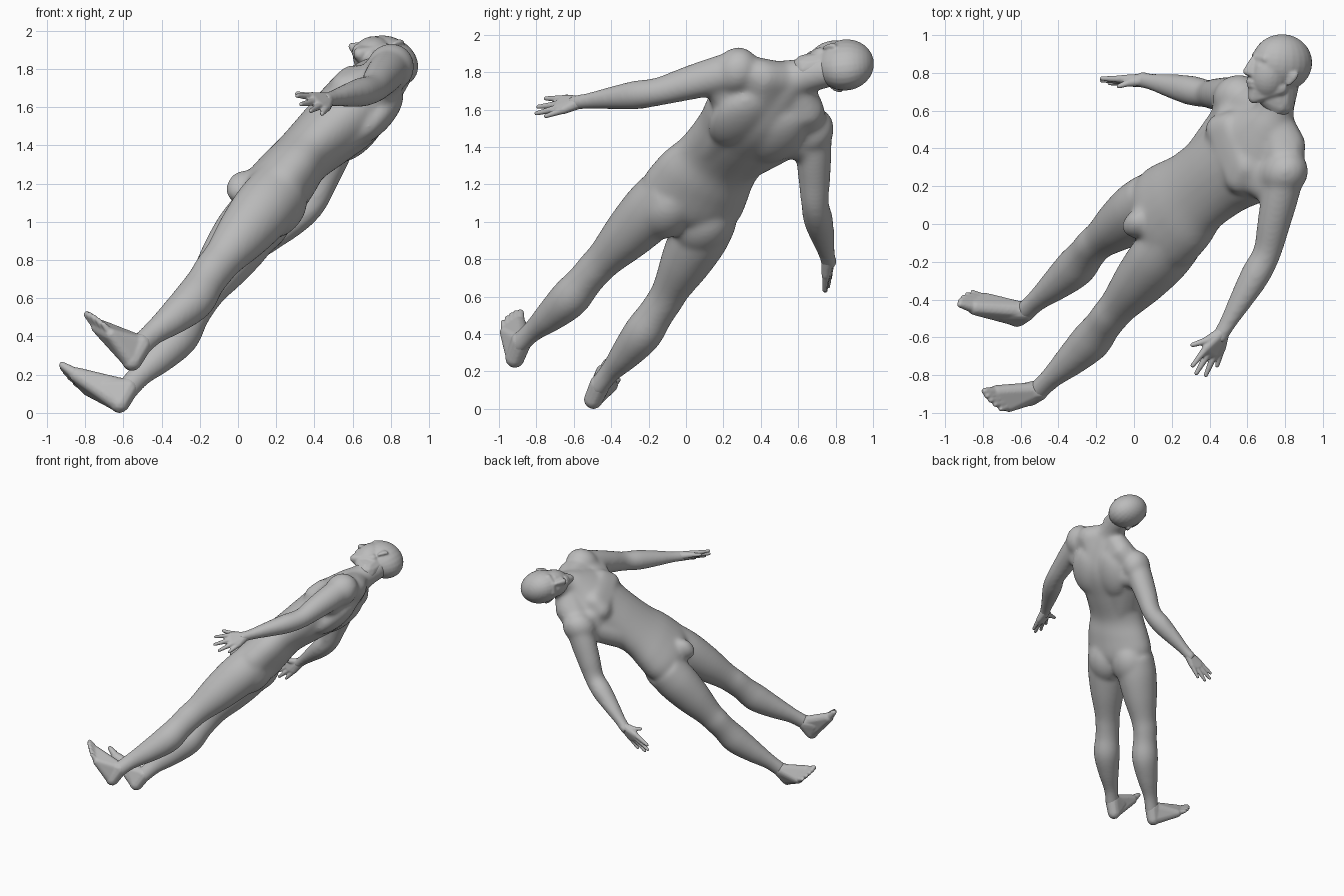
import bpy, bmesh
from math import cos, sin, tau
from mathutils import Vector as V, Matrix

cube = bpy.data.objects.get("Cube")
if cube:
    bpy.data.objects.remove(cube)

skin = bpy.data.materials.new("plain grey")
skin.use_nodes = True
GREY = (0.5, 0.5, 0.5, 1)
skin.diffuse_color = GREY
skin.node_tree.nodes["Principled BSDF"].inputs["Base Color"].default_value = GREY

# Body frame: front, left and up directions of the leaning torso
FRONT = V((-0.73, 0, 0.68)).normalized()
UP = V((0.58, 0.5, 0.63)).normalized()
LEFT = UP.cross(FRONT).normalized()


def spline(rows, n=6):
    """Catmull-Rom through rows of numbers."""
    out = []
    for i in range(len(rows) - 1):
        a, b, c, d = (rows[max(0, min(len(rows) - 1, i + k))] for k in (-1, 0, 1, 2))
        for s in range(n):
            t = s / n
            out.append([0.5 * (2 * q + (r - p) * t + (2 * p - 5 * q + 4 * r - w) * t * t
                               + (3 * q - p - 3 * r + w) * t ** 3)
                        for p, q, r, w in zip(a, b, c, d)])
    return out + [list(rows[-1])]


def tube(bm, rows, front=FRONT, sides=24):
    """Loft of ellipses: rows of x, y, z, half width, half depth."""
    rows = spline(rows)
    pts = [V(r[:3]) for r in rows]
    rings = []
    for i, r in enumerate(rows):
        t = (pts[min(i + 1, len(pts) - 1)] - pts[max(i - 1, 0)]).normalized()
        f = (front - t * front.dot(t)).normalized()
        side = t.cross(f)
        rings.append([bm.verts.new(pts[i] + side * r[3] * cos(tau * k / sides)
                                   + f * r[4] * sin(tau * k / sides)) for k in range(sides)])
    for a, b in zip(rings, rings[1:]):
        for k in range(sides):
            j = (k + 1) % sides
            bm.faces.new((a[k], a[j], b[j], b[k]))
    bm.faces.new(rings[0][::-1])
    bm.faces.new(rings[-1])


def limb(bm, joints, sections, front=FRONT):
    """Tube along joints; sections of joint position, width, depth, forward shift."""
    rows = []
    for u, a, b, shift in sections:
        i = min(int(u), len(joints) - 2)
        rows.append([*(joints[i].lerp(joints[i + 1], u - i) + front * shift), a, b])
    tube(bm, rows, front)


def ball(bm, c, size, axes=(LEFT, FRONT, UP)):
    m = Matrix([a * s for a, s in zip(axes, size)]).transposed().to_4x4()
    bmesh.ops.create_uvsphere(bm, u_segments=24, v_segments=16, radius=1,
                              matrix=Matrix.Translation(c) @ m)


def hull(bm, balls):
    """Convex skin around balls given as (centre, radius)."""
    tmp = bmesh.new()
    for c, r in balls:
        bmesh.ops.create_icosphere(tmp, subdivisions=2, radius=r, matrix=Matrix.Translation(c))
    res = bmesh.ops.convex_hull(tmp, input=tmp.verts[:])
    bmesh.ops.delete(tmp, geom=list({v for v in res["geom_interior"]
                                     if isinstance(v, bmesh.types.BMVert)}), context="VERTS")
    mesh = bpy.data.meshes.new("hull_helper")
    tmp.to_mesh(mesh)
    tmp.free()
    bm.from_mesh(mesh)
    bpy.data.meshes.remove(mesh)


def finish(name, bm, voxel, rounds):
    bmesh.ops.recalc_face_normals(bm, faces=bm.faces[:])
    mesh = bpy.data.meshes.new(name)
    bm.to_mesh(mesh)
    bm.free()
    mesh.materials.append(skin)
    ob = bpy.data.objects.new(name, mesh)
    bpy.context.collection.objects.link(ob)
    rm = ob.modifiers.new("Fuse", "REMESH")
    rm.mode, rm.voxel_size, rm.use_smooth_shade = "VOXEL", voxel, True
    sm = ob.modifiers.new("Soften", "SMOOTH")
    sm.factor, sm.iterations = 0.5, rounds


# Joints per side
legs = {"left": [V((0.22, -0.08, 1.17)), V((-0.125, -0.485, 0.75)), V((-0.505, -0.88, 0.36))],
        "right": [V((0.11, 0.135, 1.04)), V((-0.21, -0.11, 0.585)), V((-0.575, -0.46, 0.13))]}
arms = {"left": [V((0.80, 0.26, 1.81)), V((0.70, -0.17, 1.69)), V((0.47, -0.57, 1.64))],
        "right": [V((0.54, 0.68, 1.48)), V((0.38, 0.69, 1.08)), V((0.06, 0.76, 0.80))]}

# Torso and neck
body = bmesh.new()
tube(body, [(0.10, -0.04, 1.03, 0.15, 0.12), (0.155, 0.015, 1.105, 0.28, 0.175),
            (0.245, 0.09, 1.225, 0.275, 0.17), (0.335, 0.175, 1.335, 0.24, 0.155),
            (0.47, 0.28, 1.46, 0.245, 0.175), (0.59, 0.37, 1.57, 0.275, 0.19),
            (0.66, 0.45, 1.66, 0.24, 0.17), (0.72, 0.54, 1.74, 0.14, 0.13),
            (0.75, 0.62, 1.775, 0.1, 0.1), (0.79, 0.78, 1.82, 0.092, 0.098)])
hips, chest, neck = V((0.15, 0.02, 1.10)), V((0.59, 0.37, 1.57)), V((0.74, 0.58, 1.76))
ball(body, hips + FRONT * 0.15 - UP * 0.03, (0.07, 0.08, 0.10))
# Chest muscles as one plate up to the collarbones
hull(body, [(chest + LEFT * x + FRONT * 0.105 + UP * z, 0.088)
            for x, z in ((0.15, 0), (-0.15, 0), (0.12, 0.08), (-0.12, 0.08))])

LEG = [(0, 0.15, 0.16, 0), (0.25, 0.157, 0.165, 0), (0.55, 0.137, 0.145, 0),
       (0.85, 0.103, 0.11, 0), (1, 0.096, 0.106, 0), (1.15, 0.096, 0.102, -0.015),
       (1.35, 0.106, 0.11, -0.035), (1.6, 0.085, 0.09, -0.025), (1.85, 0.057, 0.064, -0.005),
       (2.06, 0.055, 0.062, 0)]
ARM = [(0, 0.1, 0.105, 0), (0.3, 0.096, 0.102, 0), (0.6, 0.087, 0.092, 0), (0.95, 0.075, 0.077, 0),
       (1.25, 0.08, 0.077, 0), (1.6, 0.064, 0.059, 0), (1.9, 0.047, 0.043, 0), (2.12, 0.045, 0.041, 0)]

for name, sign in (("left", 1), ("right", -1)):
    out = LEFT * sign
    shoulder = arms[name][0]
    limb(body, legs[name], LEG)
    limb(body, arms[name], ARM, V((-0.5, 0, 0.8)) if sign > 0 else V((-0.7, 0, 0.7)))
    # Buttock, deltoid and shoulder blade
    ball(body, hips + out * 0.115 - FRONT * 0.075 - UP * 0.05, (0.145, 0.125, 0.18))
    ball(body, shoulder - out * 0.01, (0.115, 0.125, 0.135))
    ball(body, chest + out * 0.12 - FRONT * 0.115 + UP * 0.02, (0.14, 0.08, 0.2))
    # Trapezius, then collar joining shoulder to chest
    hull(body, [(neck, 0.085), (shoulder - out * 0.03, 0.1),
                (neck.lerp(shoulder, 0.55) + UP * 0.02 - FRONT * 0.04, 0.1),
                (chest + UP * 0.03 - FRONT * 0.08, 0.11)])
    hull(body, [(shoulder - out * 0.02, 0.1), (shoulder.lerp(arms[name][1], 0.25), 0.085),
                (chest + out * 0.1 + FRONT * 0.08, 0.09), (chest + out * 0.1 - FRONT * 0.08, 0.1)])
    # Side muscle from armpit to waist
    waist = V((0.36, 0.2, 1.36)) + out * 0.125
    hull(body, [(shoulder - out * 0.06 - UP * 0.06, 0.1), (waist, 0.095),
                (waist - FRONT * 0.05 - out * 0.03, 0.09), (chest, 0.14),
                (chest + out * 0.12 - FRONT * 0.09, 0.1)])
finish("body", body, 0.012, 28)

# Head with jaw, nose, brow, lips and ears
HF = V((-0.9, 0.06, 0.42)).normalized()
HL = V((0.1, 0.98, 0.1)).cross(HF).normalized()
HU = HF.cross(HL)
centre = V((0.782, 0.845, 1.838))


def at(side, front, up):
    return centre + HL * side + HF * front + HU * up


axes = (HL, HF, HU)
head = bmesh.new()
ball(head, at(0, 0, 0.008), (0.13, 0.167, 0.152), axes)
ball(head, at(0, 0.07, -0.055), (0.108, 0.112, 0.14), axes)
hull(head, [(at(0, 0.138, -0.185), 0.034), (at(0.068, 0.02, -0.12), 0.038),
            (at(-0.068, 0.02, -0.12), 0.038), (at(0, 0.105, -0.06), 0.075)])
# Throat under the jaw
hull(head, [(at(0, 0.09, -0.165), 0.045), (at(0, -0.01, -0.2), 0.085), (at(0, 0, -0.06), 0.09)])
hull(head, [(at(0, 0.172, 0.015), 0.015), (at(0, 0.2, -0.05), 0.02),
            (at(0.02, 0.172, -0.06), 0.017), (at(-0.02, 0.172, -0.06), 0.017)])
for up, front in ((-0.102, 0.168), (-0.124, 0.163)):
    ball(head, at(0, front, up), (0.038, 0.023, 0.014), axes)
hull(head, [(at(s * 0.06, 0.125, 0.03), 0.026) for s in (1, -1)] + [(at(0, 0.15, 0.03), 0.024)])
for s in (1, -1):
    ball(head, at(s * 0.045, 0.145, -0.015), (0.022, 0.022, 0.014), axes)
    hull(head, [(at(s * 0.13, -0.03, -0.035), 0.014), (at(s * 0.12, 0, -0.035), 0.012),
                (at(s * 0.114, 0, -0.088), 0.012), (at(s * 0.13, -0.02, -0.06), 0.012)])
finish("head", head, 0.007, 9)

# Hands: wrist, four finger tips from index to little, thumb tip
tips = {"left": [(0.31, -0.75, 1.66), (0.33, -0.79, 1.615), (0.38, -0.80, 1.58), (0.44, -0.75, 1.565)],
        "right": [(-0.17, 0.77, 0.70), (-0.17, 0.76, 0.655), (-0.13, 0.745, 0.63), (-0.06, 0.74, 0.635)]}
thumbs = {"left": V((0.31, -0.64, 1.67)), "right": V((-0.08, 0.73, 0.80))}
for name, ends in tips.items():
    bm = bmesh.new()
    ends = [V(p) for p in ends]
    wrist = arms[name][2]
    mean = sum(ends, V()) / 4
    knuckles = [wrist.lerp(mean, 0.5) + (p - mean) * 0.62 for p in ends]
    hull(bm, [(wrist, 0.037)] + [(k, 0.023) for k in knuckles])
    for k, p in zip(knuckles, ends):
        hull(bm, [(k, 0.021), (p, 0.012)])
    root = wrist.lerp(knuckles[0], 0.35)
    hull(bm, [(wrist, 0.03), (root.lerp(thumbs[name], 0.4), 0.023)])
    hull(bm, [(root, 0.025), (thumbs[name], 0.013)])
    finish(name + "_hand", bm, 0.006, 3)

# Feet: heel, big toe tip, little toe tip
feet = {"left": ((-0.555, -0.915, 0.27), (-0.79, -0.885, 0.515), (-0.705, -0.98, 0.465)),
        "right": ((-0.62, -0.495, 0.05), (-0.92, -0.425, 0.25), (-0.855, -0.36, 0.155))}
for name, pts in feet.items():
    bm = bmesh.new()
    heel, big, small = (V(p) for p in pts)
    ankle = legs[name][2]
    inner, outer = heel.lerp(big, 0.74), heel.lerp(small, 0.72)
    hull(bm, [(ankle, 0.057), (heel, 0.052), (heel.lerp(big, 0.4).lerp(ankle, 0.3), 0.05)])
    hull(bm, [(heel, 0.048), (ankle, 0.045), (inner, 0.041), (outer, 0.035)])
    for i in range(5):
        t = i / 4
        hull(bm, [(inner.lerp(outer, t), 0.033 - 0.007 * t),
                  (big.lerp(small, t) + (big - heel) * 0.2 * t * (1 - t), 0.019 - 0.006 * t)])
    finish(name + "_foot", bm, 0.007, 4)
